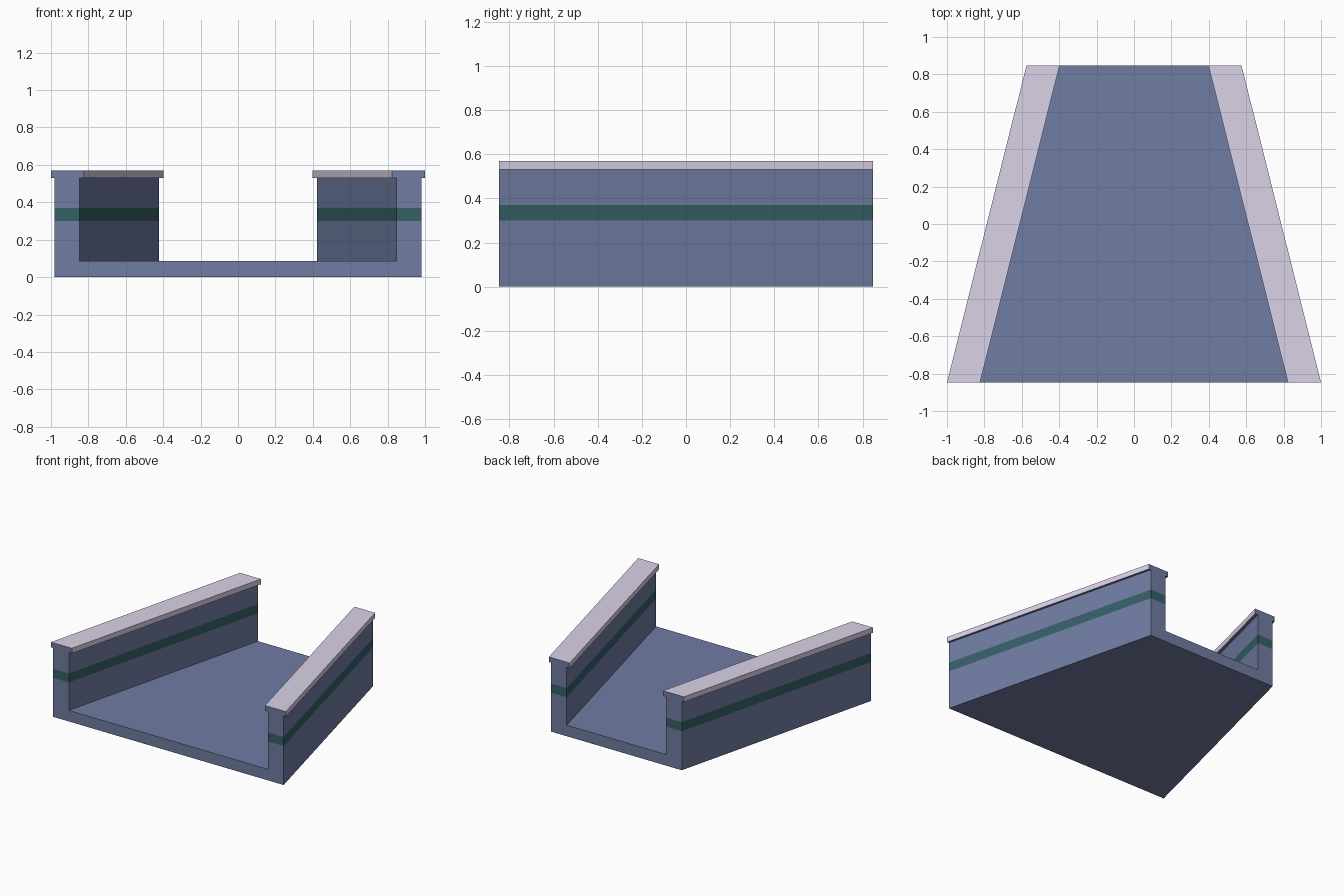
import bpy
import bmesh

if "Cube" in bpy.data.objects:
    bpy.data.objects.remove(bpy.data.objects["Cube"])

HALF_LEN = 0.847             # half length along y
TAPER = 0.425                # inward shift of each side from front to back
B0, B1 = 0.30, 0.37          # painted stripe heights
CAP_Z, TOP_Z, FLOOR_Z = 0.53, 0.57, 0.085
OUT, IN = 0.982, 0.848       # wall faces at the front
CAP_OUT, CAP_IN = 1.0, 0.823  # coping edges at the front


def material(name, srgb):
    lin = [((c / 255 + 0.055) / 1.055) ** 2.4 for c in srgb]
    mat = bpy.data.materials.new(name)
    mat.diffuse_color = (*lin, 1)
    mat.use_nodes = True
    mat.node_tree.nodes["Principled BSDF"].inputs["Base Color"].default_value = mat.diffuse_color
    return mat


# Right half of the channel section: up the outside, over the coping, down the inside
half = [(OUT, 0), (OUT, FLOOR_Z), (OUT, B0), (OUT, B1), (OUT, CAP_Z),
        (CAP_OUT, CAP_Z), (CAP_OUT, TOP_Z), (CAP_IN, TOP_Z), (CAP_IN, CAP_Z),
        (IN, CAP_Z), (IN, B1), (IN, B0), (IN, FLOOR_Z)]
profile = half + [(-x, z) for x, z in reversed(half)]
n = len(profile)

# Channel body: loft the section from the wide front to the narrow back
bm = bmesh.new()
front = [bm.verts.new((x, -HALF_LEN, z)) for x, z in profile]
back = [bm.verts.new((x - (TAPER if x > 0 else -TAPER), HALF_LEN, z)) for x, z in profile]
for i in range(n):
    j = (i + 1) % n
    bm.faces.new((front[i], front[j], back[j], back[i]))

# End faces: convex cells for the floor, each wall course and each coping end
wall_cells = [(1, 2, 11, 12), (2, 3, 10, 11), (3, 4, 9, 10), (4, 5, 6, 7, 8, 9)]
cells = [(0, 1, 12, n - 13, n - 2, n - 1)] + wall_cells
cells += [tuple(n - 1 - k for k in c) for c in wall_cells]
for ring in (front, back):
    for c in cells:
        bm.faces.new([ring[k] for k in c])
bmesh.ops.recalc_face_normals(bm, faces=bm.faces[:])
bm.normal_update()

# Colour by height: stripe all round, coping on its top and long sides
for f in bm.faces:
    z = f.calc_center_median().z
    if B0 < z < B1 and abs(f.normal.z) < 0.5:
        f.material_index = 1
    elif z > CAP_Z + 0.005 and abs(f.normal.y) < 0.9:
        f.material_index = 2

mesh = bpy.data.meshes.new("tapered_channel")
bm.to_mesh(mesh)
bm.free()
for mat in (material("slate_blue", (112, 124, 162)),
            material("dark_teal", (53, 96, 101)),
            material("pale_mauve", (219, 210, 231))):
    mesh.materials.append(mat)
obj = bpy.data.objects.new("tapered_channel", mesh)
bpy.context.collection.objects.link(obj)
